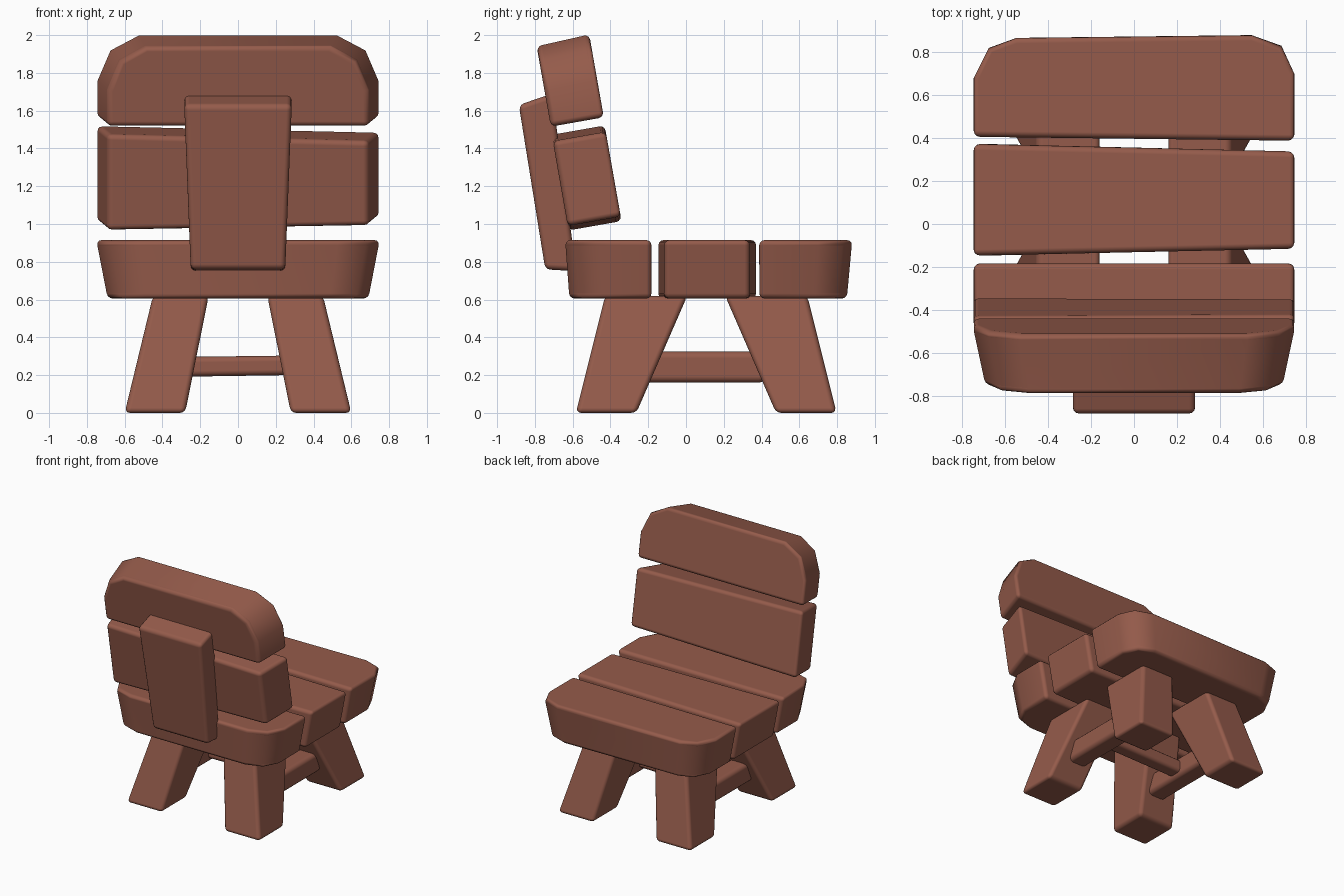
import bpy, bmesh, math
from mathutils import Matrix, Vector

if "Cube" in bpy.data.objects:
    bpy.data.objects.remove(bpy.data.objects["Cube"])

wood = bpy.data.materials.new("wood")
wood.diffuse_color = (0.30, 0.105, 0.07, 1)
wood.use_nodes = True
wood.node_tree.nodes["Principled BSDF"].inputs["Base Color"].default_value = wood.diffuse_color


def loft(name, loop_a, loop_b, bevel=0.028, matrix=Matrix()):
    """Solid between two matching loops, with softened edges."""
    bm = bmesh.new()
    a = [bm.verts.new(matrix @ Vector(p)) for p in loop_a]
    b = [bm.verts.new(matrix @ Vector(p)) for p in loop_b]
    bm.faces.new(a)
    bm.faces.new(b)
    n = len(a)
    for i in range(n):
        j = (i + 1) % n
        bm.faces.new((a[i], a[j], b[j], b[i]))
    bmesh.ops.recalc_face_normals(bm, faces=bm.faces)
    for f in bm.faces:
        f.smooth = True
    me = bpy.data.meshes.new(name)
    bm.to_mesh(me)
    bm.free()
    me.materials.append(wood)
    ob = bpy.data.objects.new(name, me)
    bpy.context.collection.objects.link(ob)
    mod = ob.modifiers.new("soft_edges", "BEVEL")
    mod.width = bevel
    mod.segments = 3
    mod.limit_method = 'ANGLE'
    mod.angle_limit = math.radians(50)
    mod.harden_normals = True
    return ob


def board(name, outline, depth, matrix, taper_v=1.0):
    """Plank with its wide face at w=0, narrowing towards w=depth."""
    v0 = outline[0][1]
    face = [(u, v, 0) for u, v in outline]
    rear = [(u * 0.92, v0 + (v - v0) * taper_v, depth) for u, v in outline]
    return loft(name, face, rear, matrix=matrix)


def rect(x0, x1, y0, y1, z):
    return [(x0, y0, z), (x1, y0, z), (x1, y1, z), (x0, y1, z)]


# Seat planks
seat = Matrix.Translation((0, 0, 0.915))
board("seat_front_plank",
      [(-0.75, 0.405), (0.75, 0.387), (0.75, 0.70), (0.69, 0.83), (0.55, 0.88),
       (-0.55, 0.867), (-0.68, 0.82), (-0.75, 0.68)], -0.31, seat, 0.94)
board("seat_middle_plank",
      [(-0.75, -0.147), (0.75, -0.115), (0.75, 0.337), (-0.75, 0.372)], -0.31, seat)
board("seat_rear_plank",
      [(-0.75, -0.183), (0.75, -0.183), (0.75, -0.46), (0.68, -0.59), (0.53, -0.64),
       (-0.53, -0.64), (-0.68, -0.59), (-0.75, -0.46)], -0.31, seat, 0.95)

# Backrest planks, leaning back
lean = Matrix.Rotation(math.radians(100), 4, 'X')
board("backrest_lower_plank",
      [(-0.75, -0.005), (0.75, 0.02), (0.75, 0.475), (-0.75, 0.51)], 0.285,
      Matrix.Translation((0, -0.342, 1.02)) @ lean)
board("backrest_top_plank",
      [(-0.75, 0), (0.75, 0), (0.75, 0.20), (0.68, 0.365), (0.53, 0.445),
       (-0.53, 0.445), (-0.68, 0.365), (-0.75, 0.20)], 0.285,
      Matrix.Translation((0, -0.435, 1.565)) @ lean, 0.97)

# Backrest post
loft("backrest_post",
     [(-0.25, -0.745, 0.76), (0.25, -0.745, 0.76), (0.25, -0.58, 0.75), (-0.25, -0.58, 0.75)],
     [(-0.285, -0.885, 1.63), (0.285, -0.885, 1.63), (0.285, -0.71, 1.69), (-0.285, -0.71, 1.69)])

# Splayed legs and side stretchers
MID = 0.107
for sx, side in ((-1, "left"), (1, "right")):
    for sy, end in ((-1, "rear"), (1, "front")):
        loft(f"{end}_{side}_leg",
             rect(sx * 0.28, sx * 0.60, MID + sy * 0.37, MID + sy * 0.69, 0),
             rect(sx * 0.155, sx * 0.45, MID + sy * 0.10, MID + sy * 0.535, 0.62))
    loft(f"{side}_stretcher",
         rect(sx * 0.30, sx * 0.46, -0.30, 0.42, 0.16),
         rect(sx * 0.30, sx * 0.46, -0.30, 0.42, 0.325), 0.035)

# Cross stretcher
loft("cross_stretcher",
     [(-0.40, 0.05, 0.19), (0.40, 0.05, 0.202), (0.40, 0.17, 0.202), (-0.40, 0.17, 0.19)],
     [(-0.40, 0.05, 0.295), (0.40, 0.05, 0.305), (0.40, 0.17, 0.305), (-0.40, 0.17, 0.295)], 0.03)
